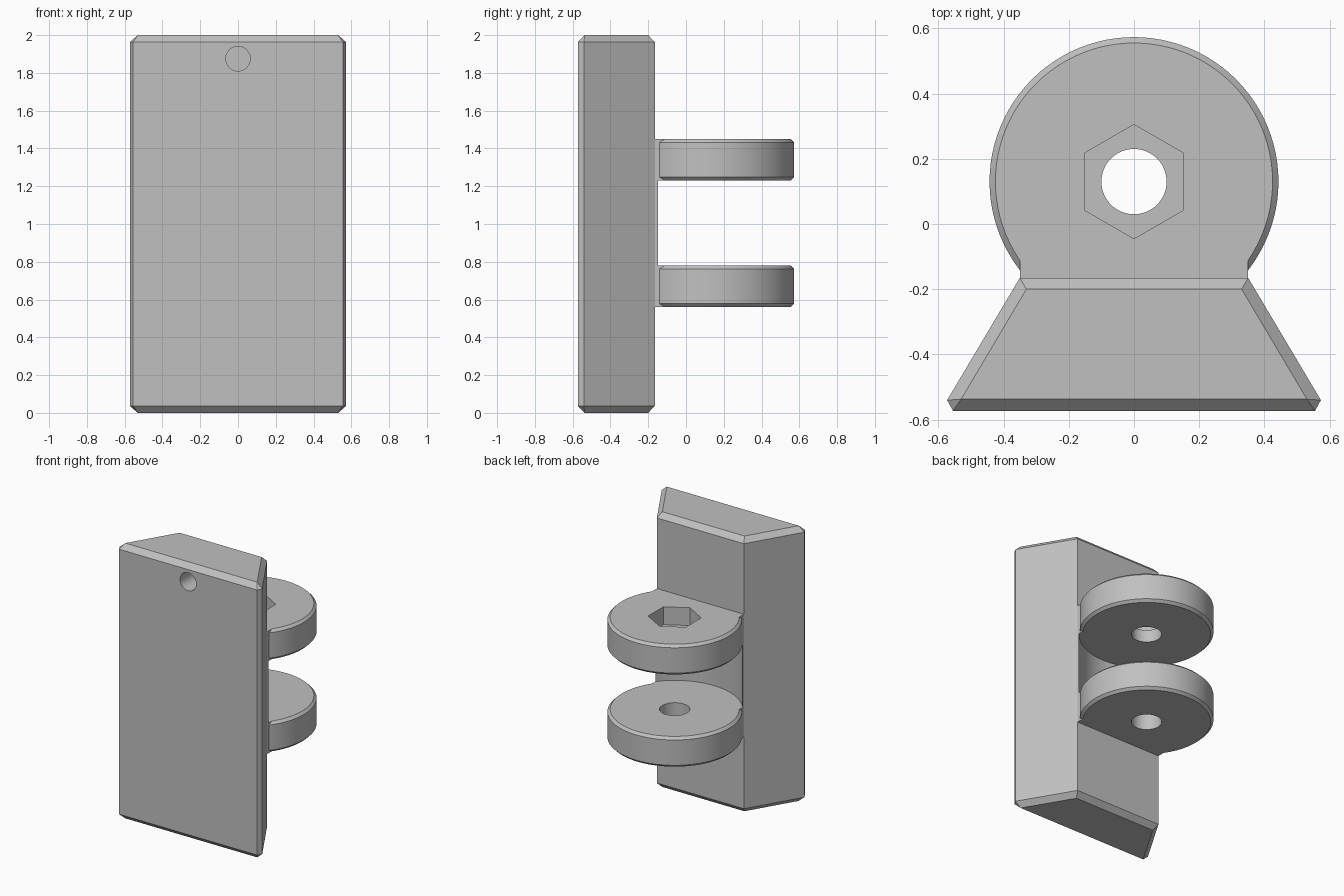
import bpy, bmesh, math
from mathutils import Matrix

cube = bpy.data.objects.get("Cube")
if cube:
    bpy.data.objects.remove(cube, do_unlink=True)

grey = bpy.data.materials.new("plain grey")
grey.use_nodes = True
colour = (0.53, 0.53, 0.53, 1)
grey.diffuse_color = colour
grey.node_tree.nodes["Principled BSDF"].inputs["Base Color"].default_value = colour

AXIS_Y = 0.13          # pin axis position
LUGS = {"lower_lug": (0.56, 0.78), "upper_lug": (1.23, 1.45)}
LOW, HIGH = 0.56, 1.45


def finish(name, bm):
    bmesh.ops.recalc_face_normals(bm, faces=bm.faces)
    mesh = bpy.data.meshes.new(name)
    bm.to_mesh(mesh)
    bm.free()
    mesh.materials.append(grey)
    obj = bpy.data.objects.new(name, mesh)
    bpy.context.collection.objects.link(obj)
    return obj


def cylinder(name, radius, z0, z1, sides=96, chamfer=0, turn=0):
    """Upright cylinder on the pin axis, with optional chamfered rims."""
    bm = bmesh.new()
    bmesh.ops.create_cone(bm, cap_ends=True, segments=sides, radius1=radius,
                          radius2=radius, depth=z1 - z0,
                          matrix=Matrix.Translation((0, AXIS_Y, (z0 + z1) / 2))
                          @ Matrix.Rotation(turn, 4, 'Z'))
    if chamfer:
        rims = [e for e in bm.edges if abs(e.verts[0].co.z - e.verts[1].co.z) < 1e-4]
        bmesh.ops.bevel(bm, geom=rims, offset=chamfer, segments=1, affect='EDGES')
    return finish(name, bm)


def box(name, x, y0, y1, z0, z1):
    bm = bmesh.new()
    bmesh.ops.create_cube(bm, size=1)
    for v in bm.verts:
        v.co = (2 * x * v.co.x, y0 + (v.co.y + 0.5) * (y1 - y0),
                z0 + (v.co.z + 0.5) * (z1 - z0))
    return finish(name, bm)


def combine(target, tool, operation):
    """Apply a boolean and discard the tool object."""
    tool.hide_render = True
    mod = target.modifiers.new(operation, 'BOOLEAN')
    mod.operation = operation
    mod.solver = 'EXACT'
    mod.object = tool
    bpy.context.view_layer.objects.active = target
    bpy.ops.object.modifier_apply(modifier=mod.name)
    bpy.data.objects.remove(tool, do_unlink=True)


# Tapered block: hull of its outline and the smaller chamfered end faces
bm = bmesh.new()
outline = [(0.35, -0.165), (0.573, -0.54), (0.555, -0.573)]
end_face = [(0.33, -0.2), (0.53, -0.537)]
for points, levels in ((outline, (0.037, 1.963)), (end_face, (0, 2))):
    for z in levels:
        for x, y in points:
            for side in (-1, 1):
                bm.verts.new((side * x, y, z))
bmesh.ops.convex_hull(bm, input=bm.verts)
bmesh.ops.dissolve_limit(bm, angle_limit=math.radians(2), verts=bm.verts, edges=bm.edges)
bracket = finish("lug_bracket", bm)

# Neck pad behind the block, hollowed between the lugs
combine(bracket, box("neck_pad", 0.35, -0.3, 0, LOW, HIGH), 'UNION')
gap = cylinder("clearance", 0.448, LUGS["lower_lug"][1], LUGS["upper_lug"][0])
combine(bracket, gap, 'DIFFERENCE')

# Two round lugs
for name, (z0, z1) in LUGS.items():
    combine(bracket, cylinder(name, 0.443, z0, z1, chamfer=0.018), 'UNION')

# Pin hole and hexagonal nut recess
combine(bracket, cylinder("pin_hole", 0.1, 0.4, 1.6, sides=64), 'DIFFERENCE')
recess = cylinder("nut_recess", 0.175, HIGH - 0.13, 1.6, sides=6, turn=0)
# Turn the hexagon so that two corners lie on the y axis
if max(v.co.x for v in recess.data.vertices) > 0.16:
    recess.data.transform(Matrix.Translation((0, AXIS_Y, 0))
                          @ Matrix.Rotation(math.radians(30), 4, 'Z')
                          @ Matrix.Translation((0, -AXIS_Y, 0)))
combine(bracket, recess, 'DIFFERENCE')

# Small blind hole in the front face
bm = bmesh.new()
bmesh.ops.create_cone(bm, cap_ends=True, segments=48, radius1=0.065, radius2=0.065,
                      depth=0.4, matrix=Matrix.Translation((0, -0.573, 1.875))
                      @ Matrix.Rotation(math.pi / 2, 4, 'X'))
combine(bracket, finish("front_hole", bm), 'DIFFERENCE')

# Smooth the curved walls only
bpy.ops.object.select_all(action='DESELECT')
bracket.select_set(True)
bpy.context.view_layer.objects.active = bracket
bpy.ops.object.shade_smooth_by_angle(angle=math.radians(20))
